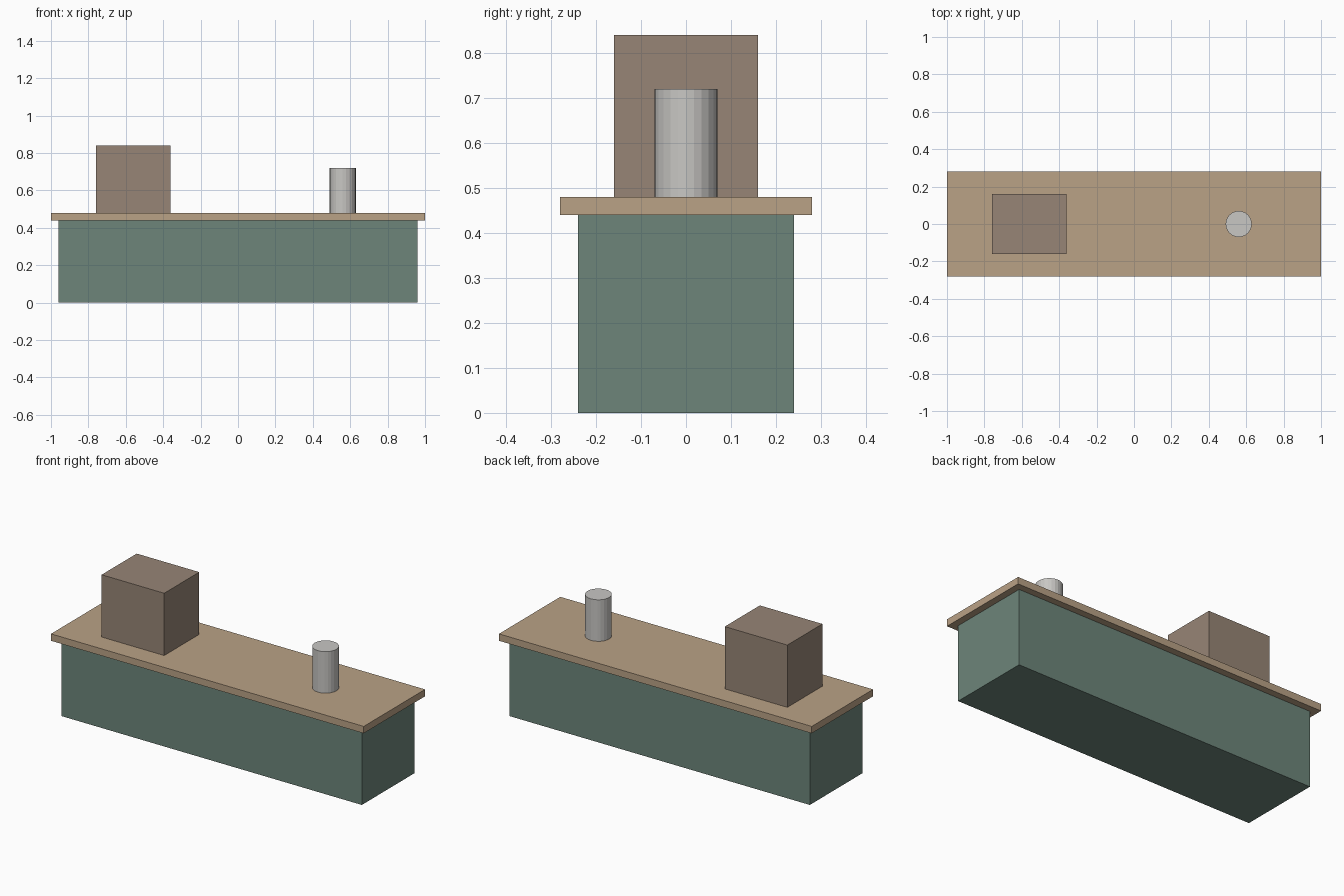
import bpy

cube = bpy.data.objects.get("Cube")
if cube:
    bpy.data.objects.remove(cube, do_unlink=True)


def material(name, rgb):
    mat = bpy.data.materials.new(name)
    mat.use_nodes = True
    mat.diffuse_color = (*rgb, 1)
    mat.node_tree.nodes["Principled BSDF"].inputs["Base Color"].default_value = (*rgb, 1)
    return mat


def finish(name, mat):
    obj = bpy.context.object
    obj.name = obj.data.name = name
    obj.data.materials.append(mat)
    return obj


def box(name, mat, size, x, bottom):
    bpy.ops.mesh.primitive_cube_add(size=1, location=(x, 0, bottom + size[2] / 2))
    bpy.context.object.scale = size
    bpy.ops.object.transform_apply(location=False, rotation=False, scale=True)
    return finish(name, mat)


green = material("muted green", (0.153, 0.235, 0.195))
tan = material("tan wood", (0.49, 0.36, 0.238))
brown = material("grey brown", (0.309, 0.235, 0.181))
grey = material("light grey", (0.58, 0.57, 0.55))

BASE_HEIGHT = 0.44
TOP_HEIGHT = 0.48

# Counter body and overhanging worktop
box("counter_base", green, (1.92, 0.48, BASE_HEIGHT), 0, 0)
box("countertop", tan, (2, 0.56, TOP_HEIGHT - BASE_HEIGHT), 0, BASE_HEIGHT)

# Box standing on the right end
box("counter_box", brown, (0.4, 0.32, 0.36), -0.56, TOP_HEIGHT)

# Faceted canister on the left end
height = 0.24
bpy.ops.mesh.primitive_cylinder_add(
    vertices=24, radius=0.07, depth=height, location=(0.56, 0, TOP_HEIGHT + height / 2))
finish("canister", grey)
